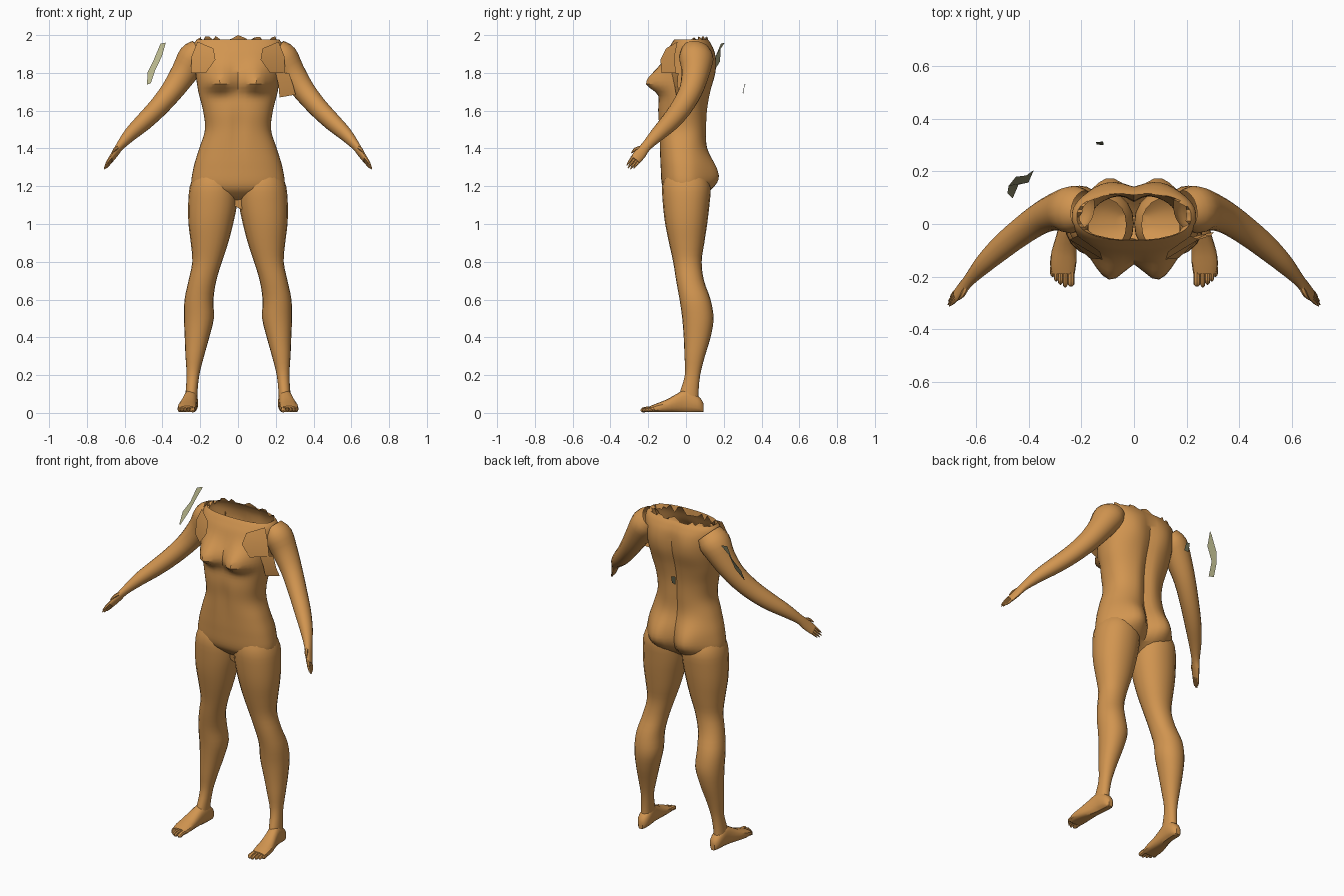
import bpy, bmesh, math, random
from mathutils import Vector

if "Cube" in bpy.data.objects:
    bpy.data.objects.remove(bpy.data.objects["Cube"])

random.seed(4)
TAU = math.tau


def material(name, rgb):
    m = bpy.data.materials.new(name)
    m.diffuse_color = (*rgb, 1)
    m.use_nodes = True
    m.node_tree.nodes["Principled BSDF"].inputs["Base Color"].default_value = m.diffuse_color
    return m


SKIN = material("tan skin", (0.64, 0.30, 0.08))
KHAKI = material("pale khaki", (0.46, 0.45, 0.25))
SLATE = material("dark olive", (0.16, 0.17, 0.10))


def finish(name, bm, mat, mirror=False, angle=32):
    bmesh.ops.recalc_face_normals(bm, faces=bm.faces[:])
    me = bpy.data.meshes.new(name)
    bm.to_mesh(me)
    bm.free()
    me.materials.append(mat)
    ob = bpy.data.objects.new(name, me)
    bpy.context.collection.objects.link(ob)
    if mirror:
        ob.modifiers.new("mirror", 'MIRROR').use_mirror_merge = False
    bpy.ops.object.select_all(action='DESELECT')
    ob.select_set(True)
    bpy.context.view_layer.objects.active = ob
    bpy.ops.object.shade_smooth_by_angle(angle=math.radians(angle))
    return ob


def spline(rows, n):
    """Catmull-Rom resampling of rows of numbers, n steps per span."""
    rows = [Vector(r) for r in rows]
    out = []
    for i in range(len(rows) - 1):
        p0, p1, p2 = rows[max(i - 1, 0)], rows[i], rows[i + 1]
        p3 = rows[min(i + 2, len(rows) - 1)]
        for k in range(n):
            t = k / n
            out.append(0.5 * (2 * p1 + (p2 - p0) * t + (2 * p0 - 5 * p1 + 4 * p2 - p3) * t * t
                              + (3 * p1 - p0 - 3 * p2 + p3) * t ** 3))
    return out + [rows[-1]]


def loft(bm, rings, cap_start=True, cap_end=True):
    vs = [[bm.verts.new(p) for p in r] for r in rings]
    n = len(vs[0])
    for a, b in zip(vs, vs[1:]):
        for i in range(n):
            bm.faces.new((a[i], a[(i + 1) % n], b[(i + 1) % n], b[i]))
    if cap_start:
        bm.faces.new(vs[0])
    if cap_end:
        bm.faces.new(vs[-1])
    return vs


def unit_ring(n, power=2.0):
    """Superellipse outline of radius one."""
    f = lambda c: math.copysign(abs(c) ** (2 / power), c)
    return [(f(math.cos(TAU * i / n)), f(math.sin(TAU * i / n))) for i in range(n)]


def tube(bm, rows, wide, n=14, steps=3, cap_start=True):
    """Loft along a path; rows are x, y, z, half width, half thickness."""
    pts = spline(rows, steps)
    rings = []
    for i, p in enumerate(pts):
        d = (Vector(pts[min(i + 1, len(pts) - 1)][:3]) - Vector(pts[max(i - 1, 0)][:3])).normalized()
        w = (wide - d * wide.dot(d)).normalized()
        t = d.cross(w)
        rings.append([Vector(p[:3]) + w * (p[3] * c) + t * (p[4] * s) for c, s in unit_ring(n)])
    loft(bm, rings, cap_start)


def bump(x, z, cx, cz, rx, down, up):
    rz = up if z > cz else down
    return math.exp(-((abs(x) - cx) / rx) ** 2 - ((z - cz) / rz) ** 2)


# Torso: open, ragged-topped shell (z, half width, front y, back y)
TORSO = [(1.11, .05, -.03, .04), (1.15, .19, -.085, .085), (1.20, .245, -.125, .115),
         (1.30, .235, -.135, .115), (1.40, .205, -.14, .105), (1.50, .175, -.145, .11),
         (1.60, .185, -.15, .115), (1.70, .21, -.14, .13), (1.80, .225, -.13, .15),
         (1.90, .235, -.105, .15), (1.95, .235, -.08, .135), (1.98, .215, -.06, .115)]
bm = bmesh.new()
rings = []
for z, hw, yf, yb in spline(TORSO, 5):
    ring = []
    for c, s in unit_ring(48, 2.35):
        x, mid = hw * c, (yf + yb) / 2
        y = mid + s * (yb - yf) / 2
        if s < 0:   # bust and navel line
            y -= .085 * bump(x, z, .095, 1.745, .075, .045, .085) * min(1, -s * 1.6)
            y += .012 * bump(x, z, 0, 1.52, .03, .15, .10)
        else:       # buttocks, shoulder blades and spine
            k = min(1, s * 1.5)
            y += k * (.065 * bump(x, z, .10, 1.25, .085, .075, .12)
                      + .015 * bump(x, z, .11, 1.85, .07, .12, .08)
                      - .025 * bump(x, z, 0, 1.60, .03, .60, .30))
        ring.append(Vector((x, y, z)))
    rings.append(ring)
shell = loft(bm, rings, cap_end=False)
for v in shell[-1]:
    v.co.z += random.uniform(-.03, .018) - (.02 if v.co.y < 0 else 0)
    v.co.x *= random.uniform(.92, 1)
shell[-1][12].co.z = 2.0
finish("torso", bm, SKIN)

# Legs (z, inner x, outer x, front y, back y)
LEG = [(.05, .215, .280, -.045, .070), (.10, .215, .278, -.035, .066), (.20, .205, .272, -.006, .075),
       (.30, .180, .278, -.008, .100), (.40, .152, .282, -.012, .130), (.50, .128, .286, -.020, .146),
       (.60, .130, .283, -.034, .130), (.70, .115, .262, -.052, .095), (.80, .085, .242, -.068, .083),
       (.90, .052, .250, -.090, .097), (1.0, .026, .262, -.110, .112), (1.1, .006, .264, -.122, .124),
       (1.2, .002, .255, -.126, .130), (1.27, .030, .225, -.105, .100)]
bm = bmesh.new()
loft(bm, [[Vector(((a + b) / 2 + c * (b - a) / 2, (f + k) / 2 + s * (k - f) / 2, z))
           for c, s in unit_ring(20, 2.15)] for z, a, b, f, k in spline(LEG, 3)], cap_end=False)
finish("legs", bm, SKIN, mirror=True)

# Feet (y, centre x, half width, top z)
FOOT = [(.092, .246, .014, .050), (.075, .246, .030, .080), (.04, .247, .036, .105), (0, .250, .036, .125),
        (-.05, .258, .040, .100), (-.10, .266, .047, .072), (-.15, .270, .050, .052), (-.19, .270, .044, .036)]
bm = bmesh.new()
rings = []
for y, cx, hw, top in spline(FOOT, 2):
    rings.append([Vector((cx + hw * c, y, max(.004, top * (.5 + .5 * s)))) for c, s in unit_ring(16, 2.4)])
loft(bm, rings)
# Toes, from the inner big toe outwards
down = Vector((1, 0, 0))
for i, (x, tip) in enumerate([(.240, -.236), (.262, -.240), (.280, -.230), (.296, -.217), (.310, -.200)]):
    r = .014 if i == 0 else .0095
    tube(bm, [(x, -.165, .022, r, r), (x, tip + .02, .018, r, r), (x, tip + .006, .013, r * .9, r * .9),
              (x, tip, .010, r * .35, r * .35)], down, n=8, steps=2)
finish("feet", bm, SKIN, mirror=True)

# Arms with palms (x, y, z, half width, half thickness)
ACROSS = Vector((0, .81, -.58))
ARM = [(.195, .055, 1.925, .075, .060), (.235, .055, 1.880, .092, .082), (.285, .050, 1.800, .075, .072),
       (.350, .025, 1.705, .062, .060), (.425, -.025, 1.615, .056, .052), (.500, -.085, 1.540, .050, .046),
       (.570, -.150, 1.475, .039, .036), (.625, -.210, 1.412, .027, .022), (.650, -.240, 1.375, .031, .017),
       (.676, -.270, 1.338, .029, .013)]
bm = bmesh.new()
tube(bm, ARM, ACROSS, n=18, cap_start=False)
# Fingers and thumb
out = Vector((.5, -.5, -.72)).normalized()
base = Vector((.672, -.265, 1.345))
for off, length in [(-.020, .064), (-.007, .074), (.007, .070), (.019, .055)]:
    a = base + ACROSS * off
    tip = a + out * length
    mid = a.lerp(tip, .6)
    tube(bm, [(*a, .008, .009), (*mid, .007, .007), (*tip, .002, .002)], ACROSS, n=6, steps=2)
a = Vector((.640, -.228, 1.392)) - ACROSS * .018
mid = a + out * .025 - ACROSS * .018
tip = a + out * .055 - ACROSS * .022
tube(bm, [(*a, .012, .011), (*mid, .009, .009), (*tip, .003, .003)], ACROSS, n=6, steps=2)
finish("arms", bm, SKIN, mirror=True)


def sheet(name, left, right, mat, mirror=False):
    """Thin ragged strip between two edges."""
    bm = bmesh.new()
    a = [bm.verts.new(p) for p in left]
    b = [bm.verts.new(p) for p in right]
    for i in range(len(a) - 1):
        bm.faces.new((a[i], b[i], b[i + 1], a[i + 1]))
    finish(name, bm, mat, mirror)


# Torn skin around the front of the shoulders, armpit and crotch
sheet("shoulder_flaps", [(.13, -.105, 1.93), (.12, -.135, 1.87), (.17, -.13, 1.80)],
      [(.215, -.045, 1.965), (.245, -.06, 1.89), (.25, -.055, 1.80)], SKIN, mirror=True)
sheet("armpit_flap", [(.20, -.075, 1.80), (.215, -.06, 1.73), (.22, -.05, 1.67)],
      [(.27, -.04, 1.80), (.292, -.045, 1.735), (.305, -.03, 1.685)], SKIN)
sheet("crotch_flap", [(-.025, -.06, 1.17), (-.028, -.05, 1.10)],
      [(.02, -.07, 1.17), (.022, -.05, 1.075)], SKIN)

# Floating curved shard behind the arm, and a tiny one behind the back
sheet("large_shard", [(-.382, .205, 1.96), (-.402, .158, 1.89), (-.440, .150, 1.81), (-.462, .098, 1.745)],
      [(-.410, .185, 1.955), (-.450, .180, 1.86), (-.478, .145, 1.805), (-.482, .118, 1.738)], KHAKI)
sheet("small_shard", [(-.145, .312, 1.745), (-.142, .303, 1.69)],
      [(-.118, .314, 1.74), (-.115, .300, 1.695)], SLATE)
